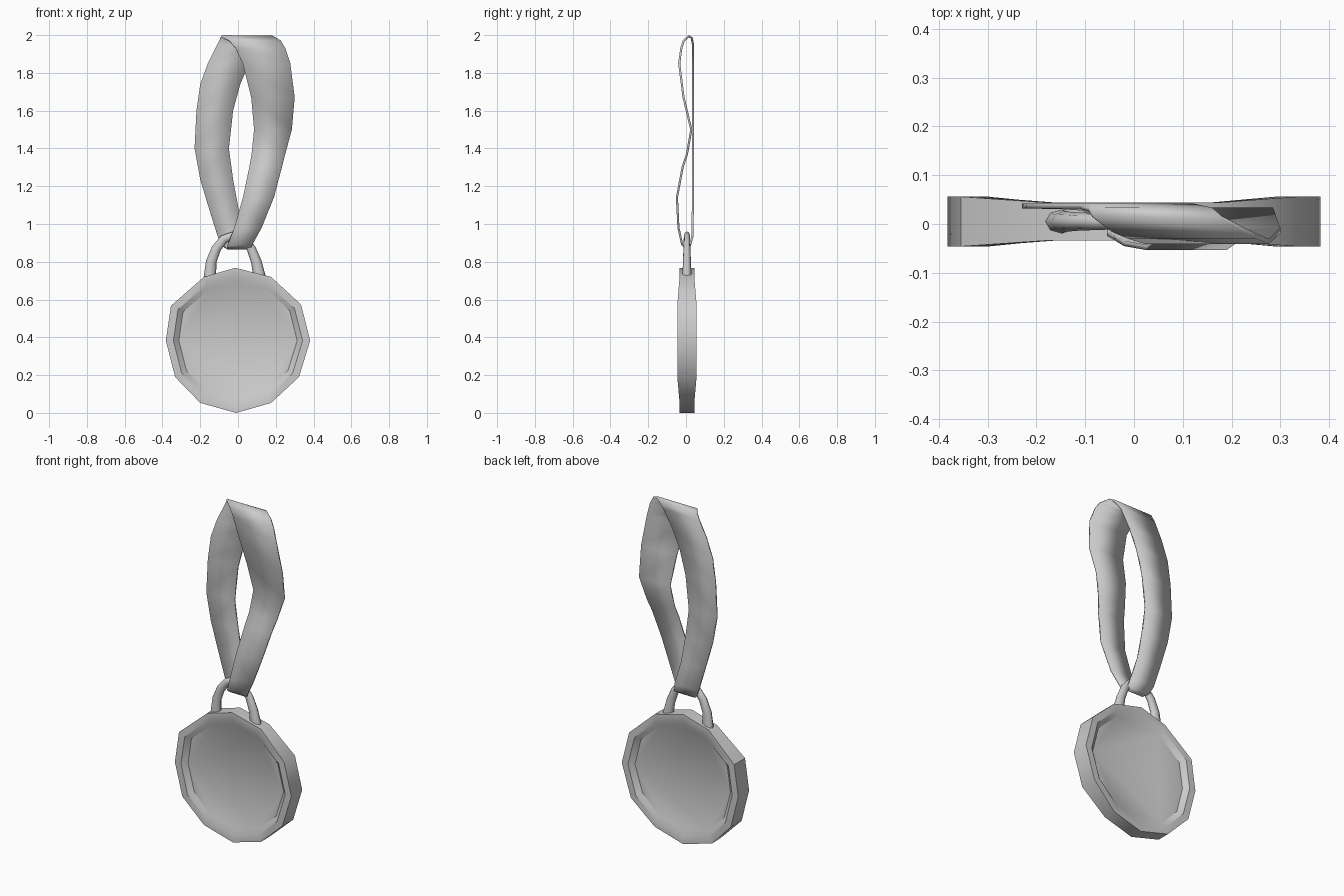
import bpy, bmesh
from math import cos, sin, pi, radians
from mathutils import Vector

cube = bpy.data.objects.get("Cube")
if cube:
    bpy.data.objects.remove(cube, do_unlink=True)

grey = bpy.data.materials.new("plain_grey")
grey.use_nodes = True
grey.diffuse_color = (0.6, 0.6, 0.6, 1)
shader = grey.node_tree.nodes["Principled BSDF"]
shader.inputs["Base Color"].default_value = (0.6, 0.6, 0.6, 1)
shader.inputs["Roughness"].default_value = 0.8


def loft(name, rings, ring_closed=True, loop=False, caps=False, angle=40):
    """Skin a list of equal-length point rings into one mesh object."""
    bm = bmesh.new()
    rows = [[bm.verts.new(p) for p in ring] for ring in rings]
    pairs = list(zip(rows, rows[1:]))
    if loop:
        pairs.append((rows[-1], rows[0]))
    n = len(rows[0])
    for a, b in pairs:
        for i in range(n if ring_closed else n - 1):
            j = (i + 1) % n
            bm.faces.new((a[i], a[j], b[j], b[i]))
    if caps:
        bm.faces.new(rows[0])
        bm.faces.new(rows[-1])
    bmesh.ops.recalc_face_normals(bm, faces=bm.faces)
    mesh = bpy.data.meshes.new(name)
    bm.to_mesh(mesh)
    bm.free()
    mesh.materials.append(grey)
    obj = bpy.data.objects.new(name, mesh)
    bpy.context.collection.objects.link(obj)
    bpy.ops.object.select_all(action='DESELECT')
    bpy.context.view_layer.objects.active = obj
    obj.select_set(True)
    bpy.ops.object.shade_smooth_by_angle(angle=radians(angle))
    return obj


# Medal: slightly uneven twelve-sided disc, thicker at its sides, recessed on both faces
outline = [(-.015, .768), (.175, .72), (.334, .573), (.382, .382), (.323, .19), (.175, .053),
           (-.01, 0), (-.2, .053), (-.333, .19), (-.382, .382), (-.355, .567), (-.18, .72)]
MID_Y, MID_Z = .005, .384


def disc_ring(scale, side, floor=None):
    ring = []
    for x, z in outline:
        depth = floor or (.051 if abs(x) > .25 else .039)
        ring.append((x * scale, MID_Y + side * depth, MID_Z + (z - MID_Z) * scale))
    return ring


loft("medal_disc",
     [disc_ring(.82, -1, .025), disc_ring(.895, -1), disc_ring(1, -1),
      disc_ring(1, 1), disc_ring(.895, 1), disc_ring(.82, 1, .025)],
     caps=True, angle=35)

# Hanger: arched tube that thins toward the top (x, z, radius)
path = [(-.15, .70, .034), (-.142, .80, .028), (-.115, .87, .025), (-.075, .92, .023),
        (-.025, .94, .021), (.03, .92, .022), (.07, .87, .024), (.097, .80, .028),
        (.118, .70, .034)]
rings = []
for i, (x, z, r) in enumerate(path):
    before, after = path[max(i - 1, 0)], path[min(i + 1, len(path) - 1)]
    along = Vector((after[0] - before[0], 0, after[1] - before[1])).normalized()
    across = Vector((along.z, 0, -along.x))
    rings.append([Vector((x, MID_Y, z)) + across * r * cos(a) + Vector((0, r * .75 * sin(a), 0))
                  for a in (2 * pi * k / 8 for k in range(8))])
loft("hanger_loop", rings, caps=True, angle=60)

# Ribbon: closed band of cross lines (height, depth, left edge, right edge)
front_leg = [(1.994, .015, -.085, .18), (1.97, -.012, -.045, .225), (1.93, -.025, -.012, .25),
             (1.85, -.036, .025, .277), (1.67, -.013, .07, .30), (1.5, .028, .085, .285),
             (1.37, .005, .072, .25), (1.3, -.018, .06, .232), (1.14, -.048, .026, .19),
             (.98, -.04, -.02, .125), (.89, -.02, -.055, .075), (.87, .003, -.055, .065)]
back_leg = [(.885, .02, -.085, .06), (.93, .033, -.106, .05), (1.07, .036, -.15, .005),
            (1.236, .037, -.2, -.026), (1.4, .037, -.23, -.048), (1.6, .037, -.22, -.026),
            (1.74, .037, -.2, .012), (1.85, .037, -.16, .06), (1.95, .037, -.11, .12),
            (1.985, .03, -.092, .16)]
band = [[(a, y, z), (b, y, z)] for z, y, a, b in front_leg + back_leg]
ribbon = loft("ribbon", band, ring_closed=False, loop=True, angle=60)
solid = ribbon.modifiers.new("thickness", 'SOLIDIFY')
solid.thickness = .011
solid.offset = 0
